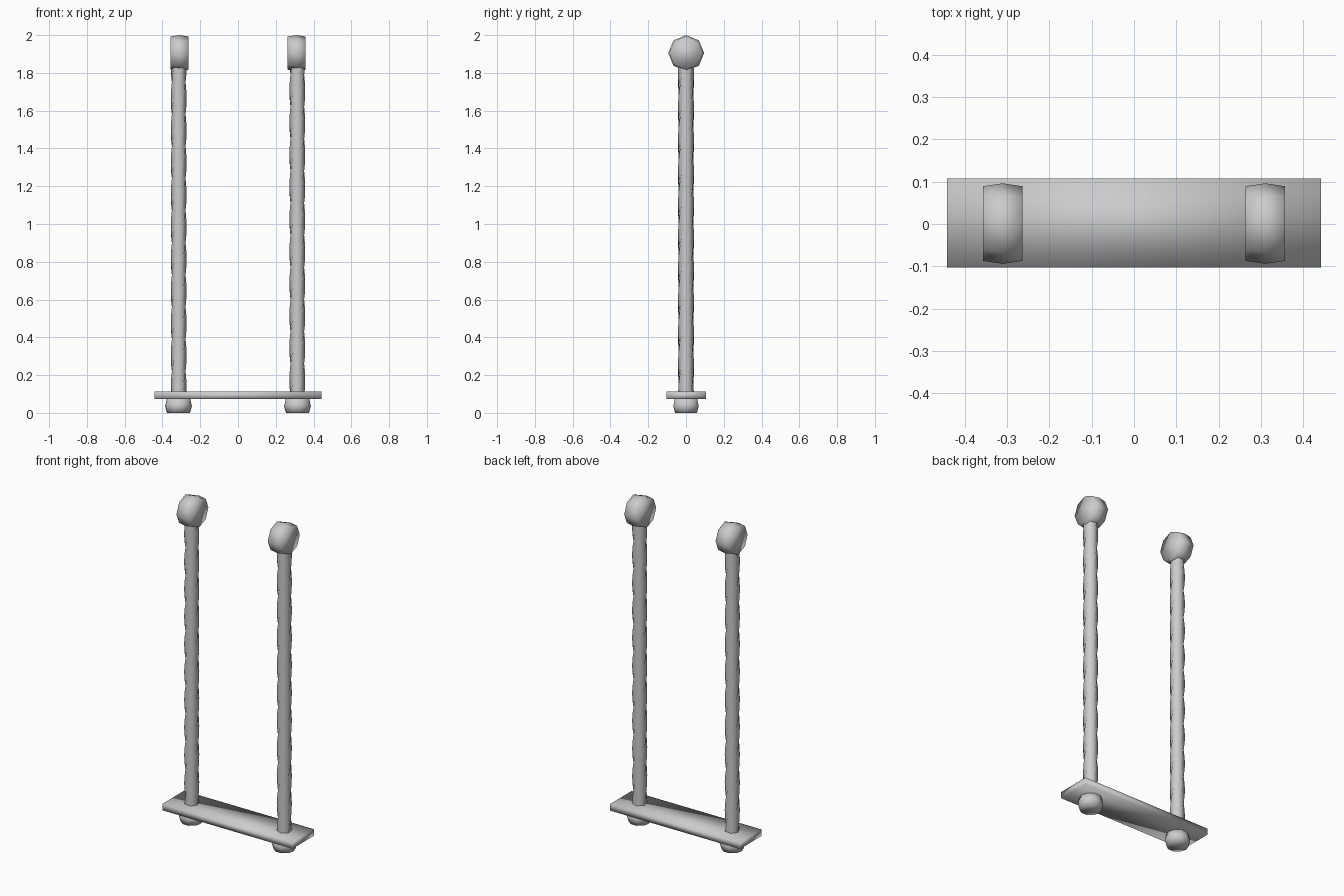
import bpy, bmesh, math
from mathutils import Matrix

cube = bpy.data.objects.get("Cube")
if cube:
    bpy.data.objects.remove(cube)

grey = bpy.data.materials.new("plain grey")
grey.use_nodes = True
colour = (0.6, 0.6, 0.6, 1)
grey.diffuse_color = colour
grey.node_tree.nodes["Principled BSDF"].inputs["Base Color"].default_value = colour


def finish(name, bm, location):
    bmesh.ops.recalc_face_normals(bm, faces=bm.faces)
    for face in bm.faces:
        face.smooth = True
    mesh = bpy.data.meshes.new(name)
    bm.to_mesh(mesh)
    bm.free()
    mesh.materials.append(grey)
    obj = bpy.data.objects.new(name, mesh)
    obj.location = location
    bpy.context.collection.objects.link(obj)
    return obj


def turned(name, profile, sides, location, twist=0.0, start=0.0, tilt=None):
    """Capped solid from (radius, height) rings, optionally twisted along its axis."""
    bm = bmesh.new()
    rings = []
    for r, h in profile:
        turn = start + twist * h
        rings.append([bm.verts.new((r * math.cos(turn + math.tau * i / sides),
                                    r * math.sin(turn + math.tau * i / sides), h))
                      for i in range(sides)])
    for low, high in zip(rings, rings[1:]):
        for i in range(sides):
            j = (i + 1) % sides
            bm.faces.new((low[i], low[j], high[j], high[i]))
    bm.faces.new(rings[0][::-1])
    bm.faces.new(rings[-1])
    if tilt:
        bm.transform(tilt)
    return finish(name, bm, location)


# Seat plank
bm = bmesh.new()
bmesh.ops.create_cube(bm, size=1)
bm.transform(Matrix.Diagonal((0.882, 0.21, 0.04, 1)))
finish("seat", bm, (0, 0.002, 0.093))

# Each side: twisted rope, flat round top loop, knot under the seat
rope_length = 1.8
steps = 42
rope_profile = [(0.042, rope_length * k / steps) for k in range(steps + 1)]
loop_profile = [(0.088, -0.047), (0.095, 0), (0.088, 0.047)]
knot_profile = [(0.061, 0), (0.071, 0.035), (0.062, 0.076)]
sideways = Matrix.Rotation(math.pi / 2, 4, 'Y')

for side, s in (("left", 1), ("right", -1)):
    turned(side + "_rope", rope_profile, 6, (s * 0.314, 0, 0.07),
           twist=math.radians(60) / 0.17, start=0.4 * s)
    turned(side + "_top_loop", loop_profile, 8, (s * 0.31, 0.001, 1.905), tilt=sideways)
    turned(side + "_bottom_knot", knot_profile, 10, (s * 0.315, 0, 0))
